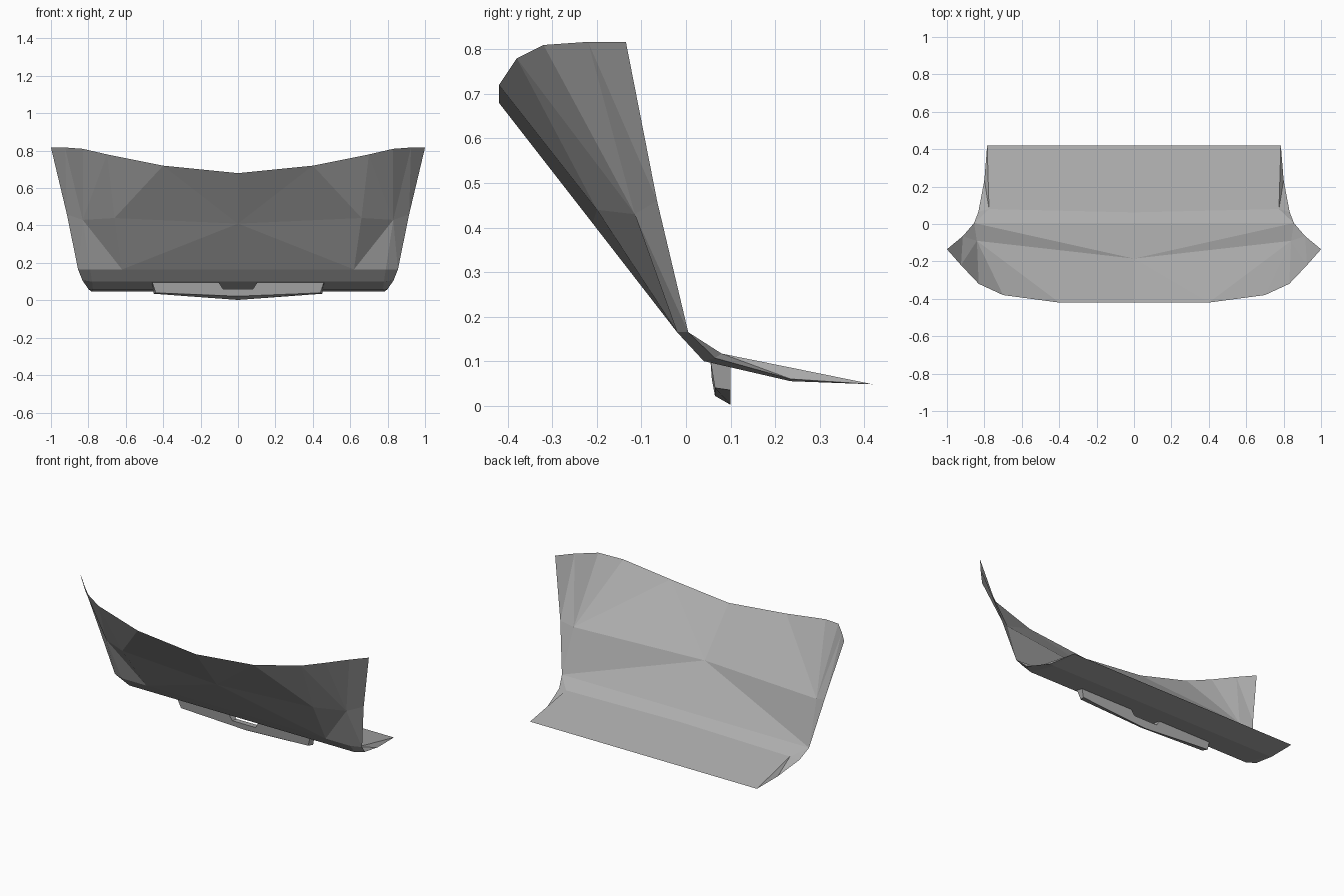
import bpy, bmesh

if "Cube" in bpy.data.objects:
    bpy.data.objects.remove(bpy.data.objects["Cube"])

grey = bpy.data.materials.new("smoked_grey")
grey.diffuse_color = (0.42, 0.42, 0.42, 1)
grey.use_nodes = True
grey.node_tree.nodes["Principled BSDF"].inputs["Base Color"].default_value = grey.diffuse_color


def mirrored_object(name, points, faces):
    """Build the right half from named points, mirror it across x = 0 and weld."""
    bm = bmesh.new()
    for side in (1, -1):
        verts = {k: bm.verts.new((side * p[0], p[1], p[2])) for k, p in points.items()}
        for face in faces:
            bm.faces.new([verts[k] for k in face][::side])
    bmesh.ops.remove_doubles(bm, verts=bm.verts, dist=0.0005)
    bmesh.ops.recalc_face_normals(bm, faces=bm.faces)
    mesh = bpy.data.meshes.new(name)
    bm.to_mesh(mesh)
    bm.free()
    mesh.materials.append(grey)
    obj = bpy.data.objects.new(name, mesh)
    bpy.context.collection.objects.link(obj)
    return obj


# Curved screen: shared top rim and side edge
pts = {
    "t0": (0, -.42, .68), "t1": (.40, -.42, .72), "t2": (.70, -.38, .78),
    "t3": (.83, -.32, .81), "t4": (.925, -.22, .817), "t5": (1, -.135, .817),
    "edge": (.915, -.065, .46), "a": (.855, .005, .165),
    "b": (.832, .065, .107), "c": (.80, .235, .06),
    "d": (.785, .42, .048), "d0": (0, .42, .048),
    # outer skin
    "oc": (0, -.21, .41), "oo": (.66, -.20, .44), "oq": (.83, -.115, .43),
    "oa0": (0, -.02, .165), "oa1": (.62, -.02, .165), "oa2": (.79, -.02, .165),
    "ob0": (0, .04, .10), "ob2": (.78, .04, .10),
    "oc0": (0, .235, .055), "oc2": (.775, .235, .055),
    # inner skin
    "ic": (0, -.185, .41), "im": (.84, -.09, .43), "ia0": (0, .005, .165),
    "ib0": (0, .062, .12), "ib2": (.775, .08, .117),
}
outer = [
    ("oc", "t0", "t1"), ("oc", "t1", "oo"), ("oo", "t1", "t2"), ("oo", "t2", "oq"),
    ("oq", "t2", "t3"), ("oq", "t3", "t4"), ("oq", "t4", "edge"), ("edge", "t4", "t5"),
    ("oc", "oo", "oa1"), ("oc", "oa1", "oa0"), ("oo", "oq", "oa1"),
    ("oa1", "oq", "oa2"), ("oq", "a", "oa2"), ("oq", "edge", "a"),
    # folded lower lip
    ("oa0", "oa1", "oa2", "ob2", "ob0"), ("oa2", "a", "b", "ob2"),
    ("ob0", "ob2", "oc2", "oc0"), ("ob2", "b", "c", "oc2"),
    ("oc0", "oc2", "d", "d0"), ("oc2", "c", "d"),
]
inner = [
    ("ic", "t0", "t1"), ("ic", "t1", "im"), ("im", "t1", "t2"), ("im", "t2", "t3"),
    ("im", "t3", "t4"), ("im", "t4", "edge"), ("edge", "t4", "t5"),
    ("ic", "im", "a"), ("im", "edge", "a"), ("ic", "a", "ia0"),
    # upper side of the lower lip
    ("ia0", "a", "ib2", "ib0"), ("a", "b", "ib2"),
    ("ib0", "ib2", "d", "d0"), ("ib2", "b", "c"), ("ib2", "c", "d"),
]
# The outermost top corner triangle is shared by both skins, so add it once
inner.remove(("edge", "t4", "t5"))
mirrored_object("curved_screen", pts, outer + inner)

# Mounting bracket under the lip, with a notch at its centre
front = [(0, .058, .06), (.08, .058, .06), (.105, .055, .10),
         (.46, .055, .10), (.44, .065, .04), (0, .065, .022)]
back = [(0, .10, .055), (.08, .10, .055), (.105, .10, .092),
        (.46, .10, .092), (.45, .10, .035), (0, .10, .002)]
n = len(front)
bracket = {("f", i): p for i, p in enumerate(front)}
bracket.update({("r", i): p for i, p in enumerate(back)})
faces = [[("f", i) for i in range(n)], [("r", i) for i in reversed(range(n))]]
faces += [[("f", i), ("r", i), ("r", i + 1), ("f", i + 1)] for i in range(n - 1)]
mirrored_object("mounting_bracket", bracket, faces)
